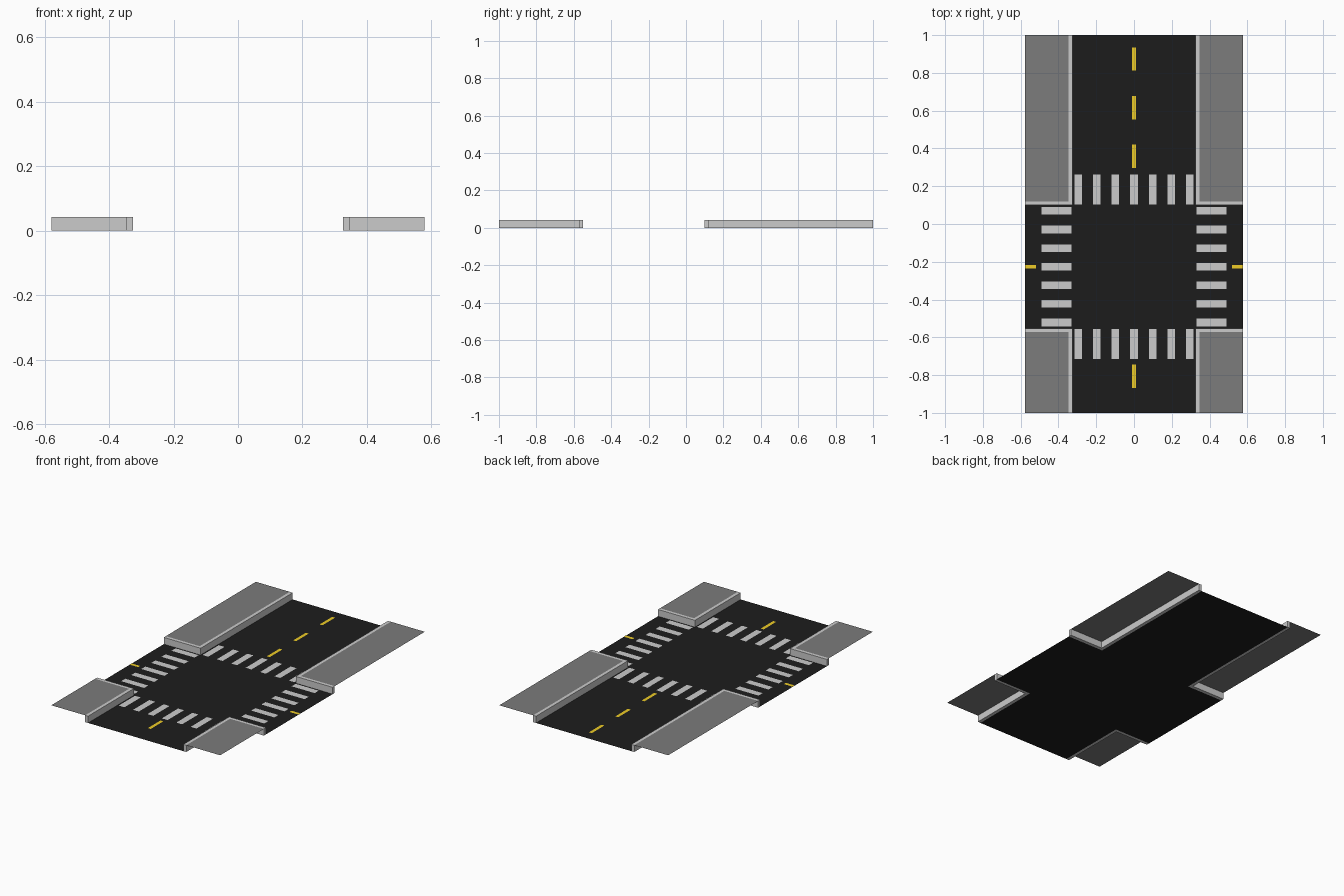
import bpy
import bmesh

if "Cube" in bpy.data.objects:
    bpy.data.objects.remove(bpy.data.objects["Cube"])

EDGE, ROAD, CY, H, CURB = 0.578, 0.326, -0.226, 0.042, 0.02
NORTH, SOUTH = CY + ROAD, CY - ROAD


def material(name, color):
    m = bpy.data.materials.new(name)
    m.diffuse_color = (*color, 1)
    m.use_nodes = True
    m.node_tree.nodes["Principled BSDF"].inputs["Base Color"].default_value = m.diffuse_color
    return m


asphalt = material("asphalt", (0.012, 0.012, 0.012))
paving = material("paving", (0.2, 0.2, 0.2))
yellow = material("yellow_paint", (0.85, 0.6, 0.02))


def make_object(name, bm, mat=None):
    mesh = bpy.data.meshes.new(name)
    bmesh.ops.recalc_face_normals(bm, faces=bm.faces)
    # open sheets must face upwards
    if all(abs(f.normal.z) > 0.99 for f in bm.faces):
        for f in bm.faces:
            if f.normal.z < 0:
                f.normal_flip()
    bm.to_mesh(mesh)
    bm.free()
    if mat:
        mesh.materials.append(mat)
    ob = bpy.data.objects.new(name, mesh)
    bpy.context.collection.objects.link(ob)
    return ob


def sheet(name, polygons, z, mat=None, depth=0):
    """Flat polygons at height z, optionally extruded upwards by depth."""
    bm = bmesh.new()
    for poly in polygons:
        bm.faces.new([bm.verts.new((x, y, z)) for x, y in poly])
    if depth:
        bottom = list(bm.faces)
        ext = bmesh.ops.extrude_face_region(bm, geom=bottom, use_keep_orig=True)
        top = [v for v in ext["geom"] if isinstance(v, bmesh.types.BMVert)]
        bmesh.ops.translate(bm, verts=top, vec=(0, 0, depth))
    return make_object(name, bm, mat)


def rect(x0, x1, y0, y1):
    return [(x0, y0), (x1, y0), (x1, y1), (x0, y1)]


# Cross-shaped road surface
sheet("road", [[(-ROAD, -1), (ROAD, -1), (ROAD, SOUTH), (EDGE, SOUTH),
                (EDGE, NORTH), (ROAD, NORTH), (ROAD, 1), (-ROAD, 1),
                (-ROAD, NORTH), (-EDGE, NORTH), (-EDGE, SOUTH), (-ROAD, SOUTH)]],
      0, asphalt)

# Four corners: raised pavement sheet and a solid L-shaped curb
for side, sx in (("right", 1), ("left", -1)):
    for end, y0, y1 in (("back", NORTH, 1), ("front", SOUTH, -1)):
        yi = y0 + (CURB if y1 > y0 else -CURB)
        a, b, e = sx * ROAD, sx * (ROAD + CURB), sx * EDGE
        sheet(f"sidewalk_{end}_{side}", [rect(b, e, yi, y1)], H, paving)
        sheet(f"curb_{end}_{side}",
              [[(a, y0), (e, y0), (e, yi), (b, yi), (b, y1), (a, y1)]],
              0, depth=H)

# Crosswalk stripes, seven per crossing
offsets = [0.0985 * i for i in range(-3, 4)]
for name, y0, y1 in (("back", 0.103, 0.262), ("front", -0.716, -0.557)):
    sheet(f"crosswalk_{name}",
          [rect(o - 0.02, o + 0.02, y0, y1) for o in offsets], 0.002)
for name, x0, x1 in (("right", 0.332, 0.49), ("left", -0.49, -0.332)):
    sheet(f"crosswalk_{name}",
          [rect(x0, x1, CY + o - 0.02, CY + o + 0.02) for o in offsets], 0.002)

# Yellow centre dashes
dashes = [rect(-0.01, 0.01, y, y + 0.123) for y in (0.812, 0.554, 0.297, -0.867)]
dashes += [rect(x, x + 0.06, CY - 0.01, CY + 0.01) for x in (0.518, -EDGE)]
sheet("centre_line", dashes, 0.002, yellow)
